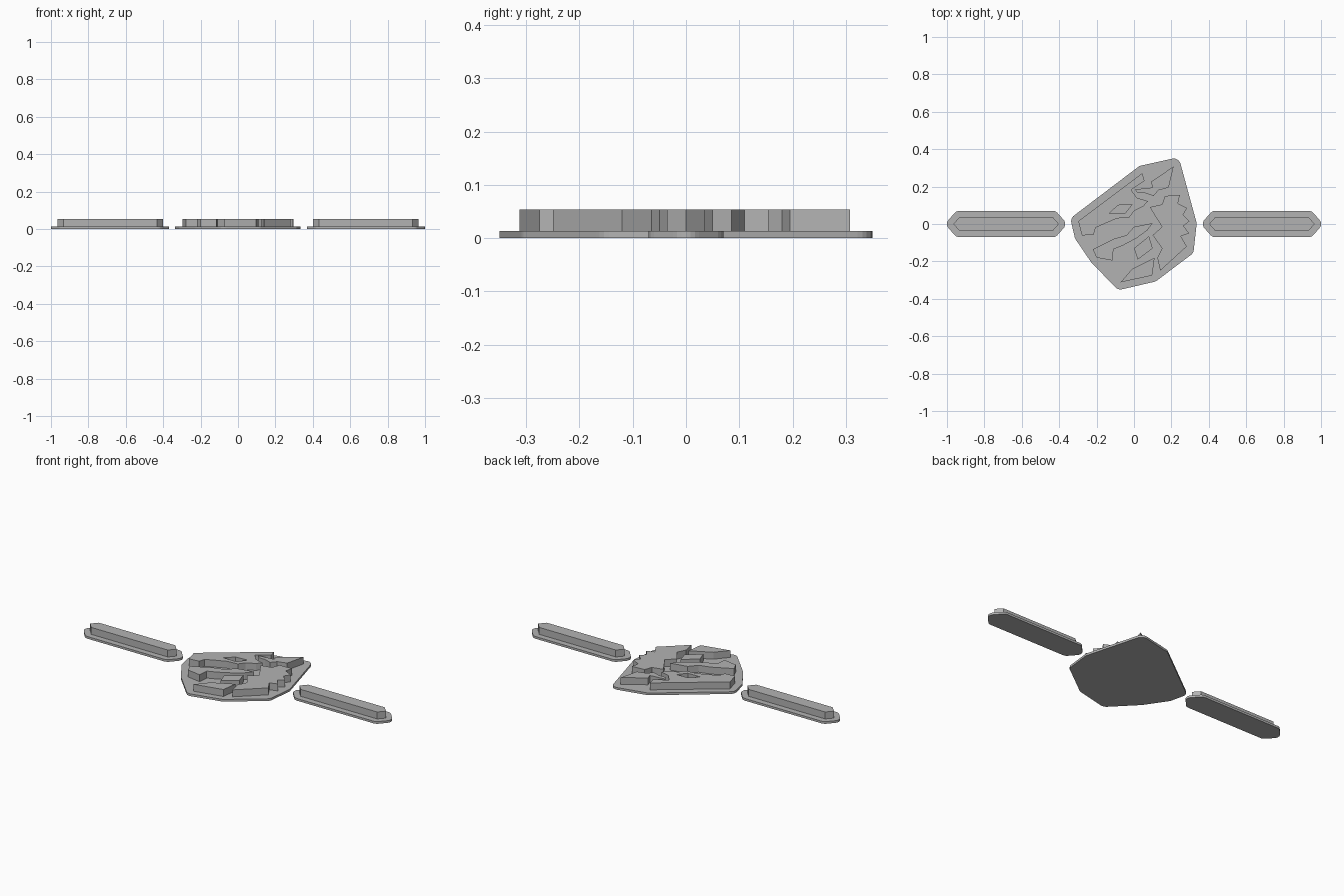
import bpy
from math import cos, sin, tau
from mathutils import Vector
from mathutils.geometry import convex_hull_2d

BASE_TOP = 0.013
TOP = 0.054
MILLI = 0.001

old = bpy.data.objects.get("Cube")
if old:
    bpy.data.objects.remove(old, do_unlink=True)

grey = bpy.data.materials.new("plain grey")
grey.use_nodes = True
colour = (0.45, 0.45, 0.45, 1)
grey.diffuse_color = colour
grey.node_tree.nodes["Principled BSDF"].inputs["Base Color"].default_value = colour


def slab(name, loops, bottom, top):
    """Extrude flat outlines into a solid; inner loops become holes."""
    curve = bpy.data.curves.new(name + " outline", "CURVE")
    curve.dimensions = "2D"
    curve.fill_mode = "BOTH"
    curve.extrude = (top - bottom) / 2
    for loop in loops:
        spline = curve.splines.new("POLY")
        spline.points.add(len(loop) - 1)
        for point, (x, y) in zip(spline.points, loop):
            point.co = (x, y, 0, 1)
        spline.use_cyclic_u = True
    helper = bpy.data.objects.new(name + " helper", curve)
    bpy.context.collection.objects.link(helper)
    bpy.context.view_layer.update()
    graph = bpy.context.evaluated_depsgraph_get()
    mesh = bpy.data.meshes.new_from_object(helper.evaluated_get(graph))
    bpy.data.objects.remove(helper, do_unlink=True)
    mesh.materials.clear()
    mesh.materials.append(grey)
    for face in mesh.polygons:
        face.use_smooth = False
    obj = bpy.data.objects.new(name, mesh)
    obj.location.z = (top + bottom) / 2
    bpy.context.collection.objects.link(obj)
    return obj


def rounded_hull(points, radius, steps=24):
    """Outline around the points, grown outward with round corners."""
    grown = [Vector((x + radius * cos(tau * i / steps),
                     y + radius * sin(tau * i / steps)))
             for x, y in points for i in range(steps)]
    return [grown[i] for i in convex_hull_2d(grown)]


def scaled(points):
    return [(x * MILLI, y * MILLI) for x, y in points]


# Central backing plate with rounded corners
core = scaled([(-298, 15), (45, 275), (212, 312), (297, 0), (282, -135),
               (100, -272), (-72, -312), (-200, -180), (-280, -62)])
slab("center_plate", [rounded_hull(core, 0.038)], 0, BASE_TOP)

# Raised, jagged emblem pieces
upper_left = [(45, 272), (56, 230), (-15, 182), (15, 140), (75, 122), (50, 95),
              (0, 70), (-25, 35), (-90, 30), (-150, 5), (-205, -20),
              (-215, -55), (-278, -62), (-298, 15)]
diamond_hole = [(-135, 55), (-85, 100), (-10, 105), (-50, 55)]
upper_spike = [(212, 308), (185, 195), (130, 180), (105, 150), (60, 165),
               (20, 165), (5, 185), (100, 195), (90, 225)]
right_side = [(85, 90), (150, 105), (165, 150), (245, 155), (235, 110),
              (285, 85), (262, 50), (297, 15), (265, -10), (295, -50),
              (250, -65), (282, -120), (140, -250), (125, -180),
              (150, -130), (100, -60), (150, -15), (115, 40)]
lower_left = [(-220, -135), (-110, -80), (-40, -60), (0, -15), (100, 5),
              (70, -35), (15, -75), (-60, -115), (-110, -135),
              (-115, -195), (-200, -180)]
lower_diamond = [(0, -130), (80, -65), (100, -130), (20, -190)]
bottom_wedge = [(-72, -312), (-10, -240), (110, -180), (97, -275)]

pieces = {
    "upper_left_relief": [upper_left, diamond_hole],
    "upper_spike_relief": [upper_spike],
    "right_side_relief": [right_side],
    "lower_left_relief": [lower_left],
    "lower_diamond_relief": [lower_diamond],
    "bottom_wedge_relief": [bottom_wedge],
}
for name, loops in pieces.items():
    slab(name, [scaled(loop) for loop in loops], BASE_TOP, TOP)

# Side bars: pointed raised strip on a rounded plate, on both sides
INNER, OUTER, HALF, TIP = 0.402, 0.966, 0.036, 0.032
for side, sign in (("left", 1), ("right", -1)):
    strip = [(sign * x, y) for x, y in (
        (INNER, 0), (INNER + TIP, -HALF), (OUTER - TIP, -HALF),
        (OUTER, 0), (OUTER - TIP, HALF), (INNER + TIP, HALF))]
    slab(side + "_bar_plate", [rounded_hull(strip, 0.034)], 0, BASE_TOP)
    slab(side + "_bar_strip", [strip], BASE_TOP, TOP)
